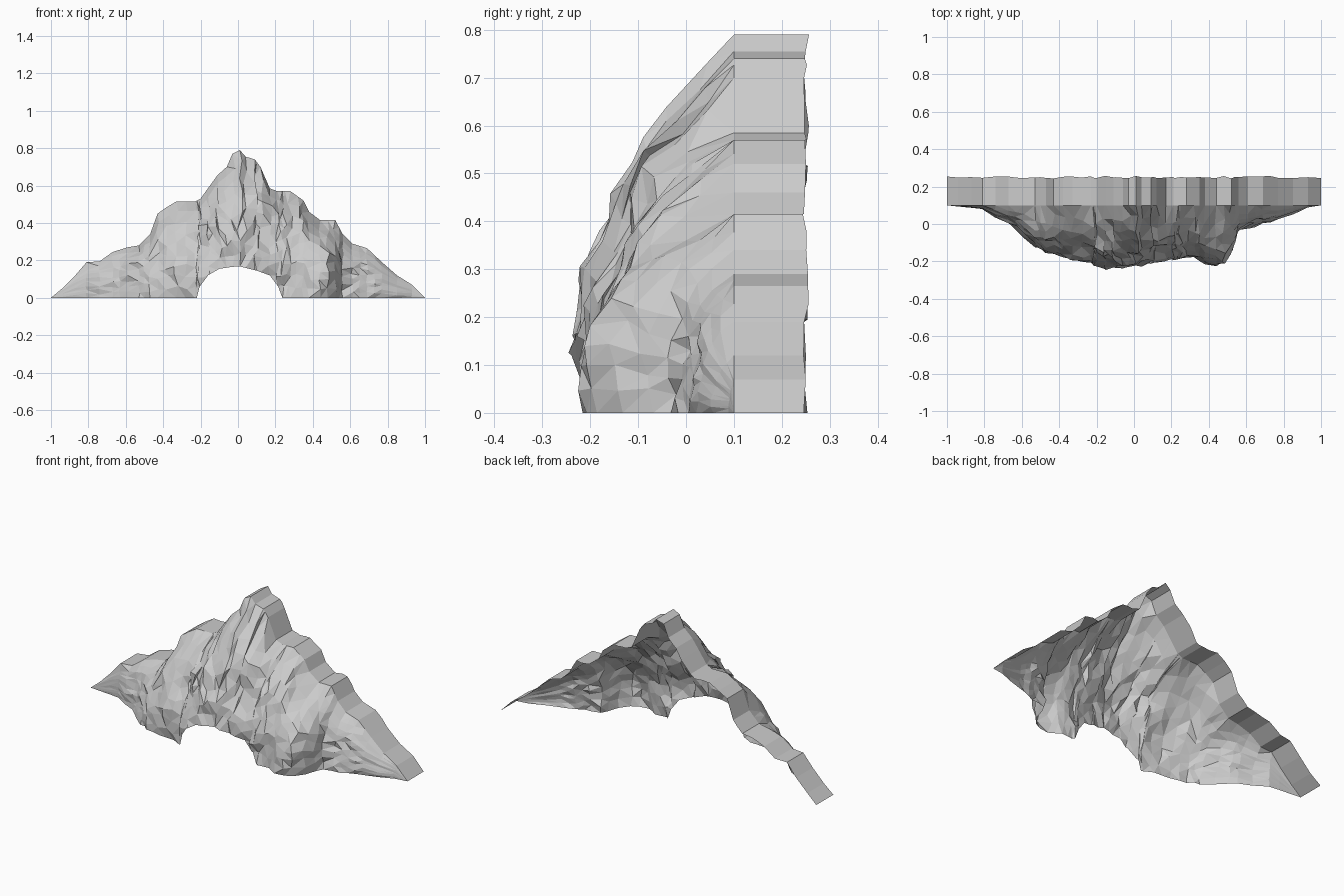
import bpy
import bmesh
import random
from mathutils import Vector, noise

random.seed(4)
cube = bpy.data.objects.get("Cube")
if cube:
    bpy.data.objects.remove(cube, do_unlink=True)

RIM_FRONT, RIM_BACK = 0.1, 0.257
ROWS = 10

# Skyline of the mountain: (x, height)
skyline = [(-1, 0), (-.94, .05), (-.87, .12), (-.81, .19), (-.74, .195), (-.67, .245),
           (-.59, .27), (-.53, .28), (-.47, .34), (-.43, .45), (-.38, .485), (-.33, .515),
           (-.23, .515), (-.2, .53), (-.15, .6), (-.11, .655), (-.06, .7), (-.03, .77),
           (.01, .79), (.04, .755), (.09, .74), (.12, .7), (.17, .585), (.21, .57),
           (.28, .57), (.35, .52), (.38, .46), (.44, .415), (.52, .415), (.56, .34),
           (.61, .29), (.69, .265), (.77, .19), (.85, .12), (.93, .07), (1, 0)]
# Cave mouth: (x, height)
arch = [(-.22, 0), (-.205, .06), (-.16, .12), (-.1, .155), (0, .17), (.1, .145),
        (.17, .12), (.215, .06), (.237, 0)]
# Foremost depth along the foot: (x, y)
foot = [(-1, .1), (-.8, .08), (-.7, .01), (-.55, -.11), (-.4, -.18), (-.25, -.21),
        (-.12, -.255), (0, -.24), (.1, -.205), (.22, -.2), (.3, -.18), (.43, -.235),
        (.5, -.21), (.53, -.12), (.56, -.04), (.7, 0), (.85, .05), (.95, .1), (1, .1)]
# How far the slope has come forward at each fraction of the way down
slope = [(0, 0), (.12, .32), (.26, .59), (.36, .71), (.5, .8), (.62, .94), (.82, 1), (1, .96)]


def along(points, x, outside=0):
    """Read a height off a polyline."""
    for (x0, v0), (x1, v1) in zip(points, points[1:]):
        if x0 <= x <= x1:
            return v0 + (v1 - v0) * (x - x0) / (x1 - x0)
    return outside


def rock_point(x, row):
    """A point on the craggy front, from the skyline down to the foot."""
    top, bottom = along(skyline, x), along(arch, x)
    z = top + (bottom - top) * row / (ROWS - 1)
    # The slope follows a softened skyline, so small notches do not run down it
    soft = sum(along(skyline, x + d) for d in (-.08, -.04, 0, .04, .08)) / 5
    drop = .5 * (top - z) / max(top, .001) + .5 * (soft - z) / max(soft, .001)
    drop = min(max(drop, 0), 1)
    reach = (RIM_FRONT - along(foot, x, RIM_FRONT)) * along(slope, drop, 1)
    y = RIM_FRONT
    if row:
        crag = noise.noise(Vector((x * 7, z * 7, 2))) + .35 * random.uniform(-1, 1)
        y = max(RIM_FRONT - reach + min(1, reach / .12) * (.002 + .03 * crag), -.255)
    if 0 < row < ROWS - 1:
        jitter = min(.016, .25 * top / ROWS)
        x += random.uniform(-jitter, jitter)
        z += random.uniform(-jitter, jitter)
    return x, y, z


# Mountain shell: rear rim, skyline and front rock face, open behind and below
columns = sorted({x for x, _ in skyline + arch[:4] + arch[5:]}
                 | {-.63, -.5, -.28, .25, .32, .48, .54, .65, .73})
bm = bmesh.new()
grid = []
for x in columns:
    rear = (x, RIM_BACK - random.uniform(0, .014), along(skyline, x))
    points = [rear] + [rock_point(x, row) for row in range(ROWS)]
    grid.append([bm.verts.new(p) for p in points])
for a, b in zip(grid, grid[1:]):
    for i in range(ROWS):
        bm.faces.new((a[i], a[i + 1], b[i + 1], b[i]))
bmesh.ops.remove_doubles(bm, verts=bm.verts, dist=.002)
bmesh.ops.triangulate(bm, faces=bm.faces, quad_method='SHORT_EDGE')
bmesh.ops.recalc_face_normals(bm, faces=bm.faces)
# Turn the shell so that its skin faces outward, towards the front
if sum(f.normal.y * f.calc_area() for f in bm.faces) > 0:
    bmesh.ops.reverse_faces(bm, faces=bm.faces)

mesh = bpy.data.meshes.new("mountain_shell")
bm.to_mesh(mesh)
bm.free()
mountain = bpy.data.objects.new("mountain_shell", mesh)
bpy.context.collection.objects.link(mountain)

# Plain grey stone
stone = bpy.data.materials.new("grey_stone")
stone.use_nodes = True
colour = (.6, .6, .6, 1)
stone.diffuse_color = colour
stone.node_tree.nodes["Principled BSDF"].inputs["Base Color"].default_value = colour
mesh.materials.append(stone)
